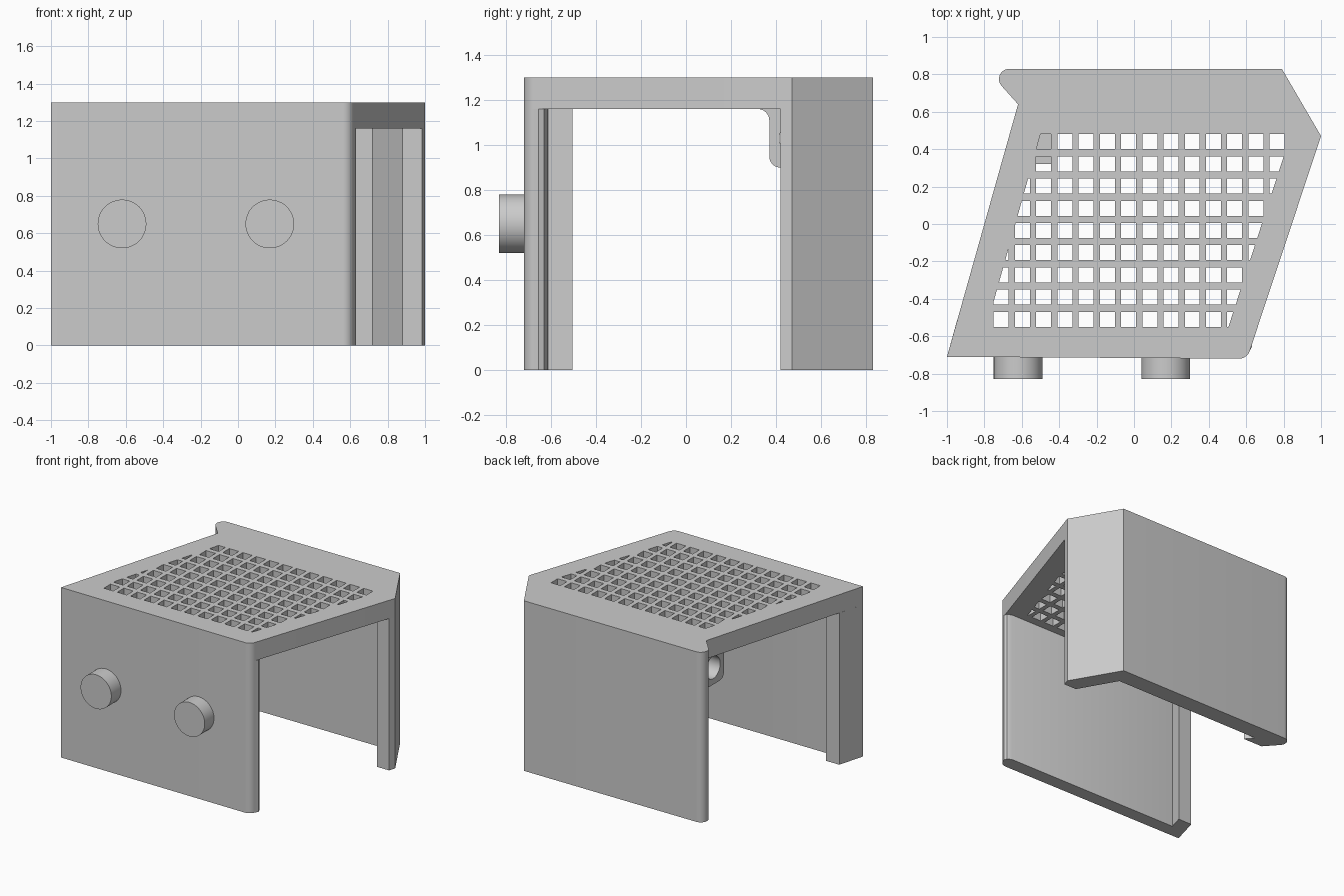
import bpy, math
from mathutils import Matrix, Vector

cube = bpy.data.objects.get("Cube")
if cube:
    bpy.data.objects.remove(cube, do_unlink=True)

grey = bpy.data.materials.new("plain grey")
grey.use_nodes = True
COLOUR = (0.6, 0.6, 0.6, 1)
grey.diffuse_color = COLOUR
grey.node_tree.nodes["Principled BSDF"].inputs["Base Color"].default_value = COLOUR

HEIGHT, UNDERSIDE = 1.30, 1.16


def finish(obj):
    obj.data.materials.clear()
    obj.data.materials.append(grey)
    bpy.ops.object.select_all(action='DESELECT')
    obj.select_set(True)
    bpy.context.view_layer.objects.active = obj
    bpy.ops.object.shade_smooth_by_angle(angle=math.radians(25))


def prism(name, loops, low, high, turn=None):
    """Extrude an outline, with optional hole loops, between two levels."""
    curve = bpy.data.curves.new(name, 'CURVE')
    curve.dimensions = '2D'
    curve.fill_mode = 'BOTH'
    curve.extrude = (high - low) / 2
    for loop in loops:
        spline = curve.splines.new('POLY')
        spline.points.add(len(loop) - 1)
        for point, (x, y) in zip(spline.points, loop):
            point.co = (x, y, 0, 1)
        spline.use_cyclic_u = True
    obj = bpy.data.objects.new(name, curve)
    bpy.context.collection.objects.link(obj)
    bpy.ops.object.select_all(action='DESELECT')
    obj.select_set(True)
    bpy.context.view_layer.objects.active = obj
    bpy.ops.object.convert(target='MESH')
    obj = bpy.context.view_layer.objects.active
    obj.data.transform(Matrix.Translation((0, 0, (low + high) / 2)))
    if turn:
        obj.data.transform(turn)
    finish(obj)


def rounded(a, corner, b, radius, steps=10):
    """Arc that rounds a corner between the directions of a and b."""
    a, c, b = Vector(a), Vector(corner), Vector(b)
    u, v = (a - c).normalized(), (b - c).normalized()
    half = u.angle(v) / 2
    centre = c + (u + v).normalized() * radius / math.sin(half)
    reach = radius / math.tan(half)
    start = (c + u * reach - centre).normalized()
    end = (c + v * reach - centre).normalized()
    sweep = math.atan2(start.x * end.y - start.y * end.x, start.dot(end))
    first = math.atan2(start.y, start.x)
    angles = [first + sweep * i / steps for i in range(steps + 1)]
    return [(centre.x + radius * math.cos(t), centre.y + radius * math.sin(t))
            for t in angles]


def clip(poly, inside):
    """Keep the part of a convex polygon where inside(point) is positive."""
    out = []
    for p, q in zip(poly, poly[1:] + poly[:1]):
        d, e = inside(p), inside(q)
        if d >= 0:
            out.append(p)
        if d * e < 0:
            t = d / (d - e)
            out.append((p[0] + (q[0] - p[0]) * t, p[1] + (q[1] - p[1]) * t))
    return out


def area(poly):
    return abs(sum(p[0] * q[1] - q[0] * p[1]
                   for p, q in zip(poly, poly[1:] + poly[:1]))) / 2


# Shared outline corners
front_right, front_left = (-1, -0.71), (0.605, -0.72)
side_left, back_left = (1, 0.47), (0.79, 0.83)
back_right, notch = (-0.79, 0.83), (-0.62, 0.64)
front_round = rounded(front_right, front_left, side_left, 0.06)
back_round = rounded(back_left, back_right, notch, 0.055)

# Top plate with a vent grid trimmed to the slanted sides
vents = []
for row in range(9):
    for col in range(14):
        x, y, h = -0.71 + 0.1135 * col, -0.51 + 0.1188 * row, 0.04
        cell = [(x - h, y - h), (x + h, y - h), (x + h, y + h), (x - h, y + h)]
        cell = clip(cell, lambda p: p[0] + 0.50 - 0.28 * (p[1] - 0.48))
        cell = clip(cell, lambda p: 0.505 + 0.324 * (p[1] + 0.55) - p[0])
        if len(cell) > 2 and area(cell) > 0.0002:
            vents.append(cell)
outline = [front_right, *front_round, side_left, back_left, *back_round, notch]
prism("top_plate", [outline] + vents, UNDERSIDE, HEIGHT)

# Front wall with a short return on one end and a rounded edge on the other
prism("front_wall", [[front_right, *front_round, (0.632, -0.655), (0.622, -0.63),
                      (0.59, -0.615), (-0.86, -0.61), (-0.83, -0.505),
                      (-0.943, -0.505)]], 0, UNDERSIDE)

# Back wall with an angled return and a small hooked end
prism("back_wall", [[(0.983, 0.42), side_left, back_left, *back_round, notch,
                     (-0.46, 0.64), (-0.51, 0.70), (0.72, 0.70), (0.88, 0.42)]],
      0, UNDERSIDE)

# Hanging lug with a round hole, drawn in the y-z plane
lug = [(0.70, 1.165), (0.32, 1.165)]
lug += rounded((0.32, 1.16), (0.37, 1.16), (0.37, 0.9), 0.05)
lug += rounded((0.37, 1.16), (0.37, 0.9), (0.70, 0.9), 0.05) + [(0.70, 0.9)]
hole = [(0.50 + 0.085 * math.cos(math.tau * i / 32),
         1.03 + 0.085 * math.sin(math.tau * i / 32)) for i in range(32)]
to_side = Matrix(((0, 0, 1, 0), (1, 0, 0, 0), (0, 1, 0, 0), (0, 0, 0, 1)))
prism("hanging_lug", [lug, hole], -0.58, -0.41, to_side)

# Two round pegs on the front
for name, x in (("right_peg", -0.62), ("left_peg", 0.17)):
    bpy.ops.mesh.primitive_cylinder_add(vertices=48, radius=0.13, depth=0.13,
                                        location=(x, -0.765, 0.65),
                                        rotation=(math.pi / 2, 0, 0))
    peg = bpy.context.object
    peg.name = name
    finish(peg)
